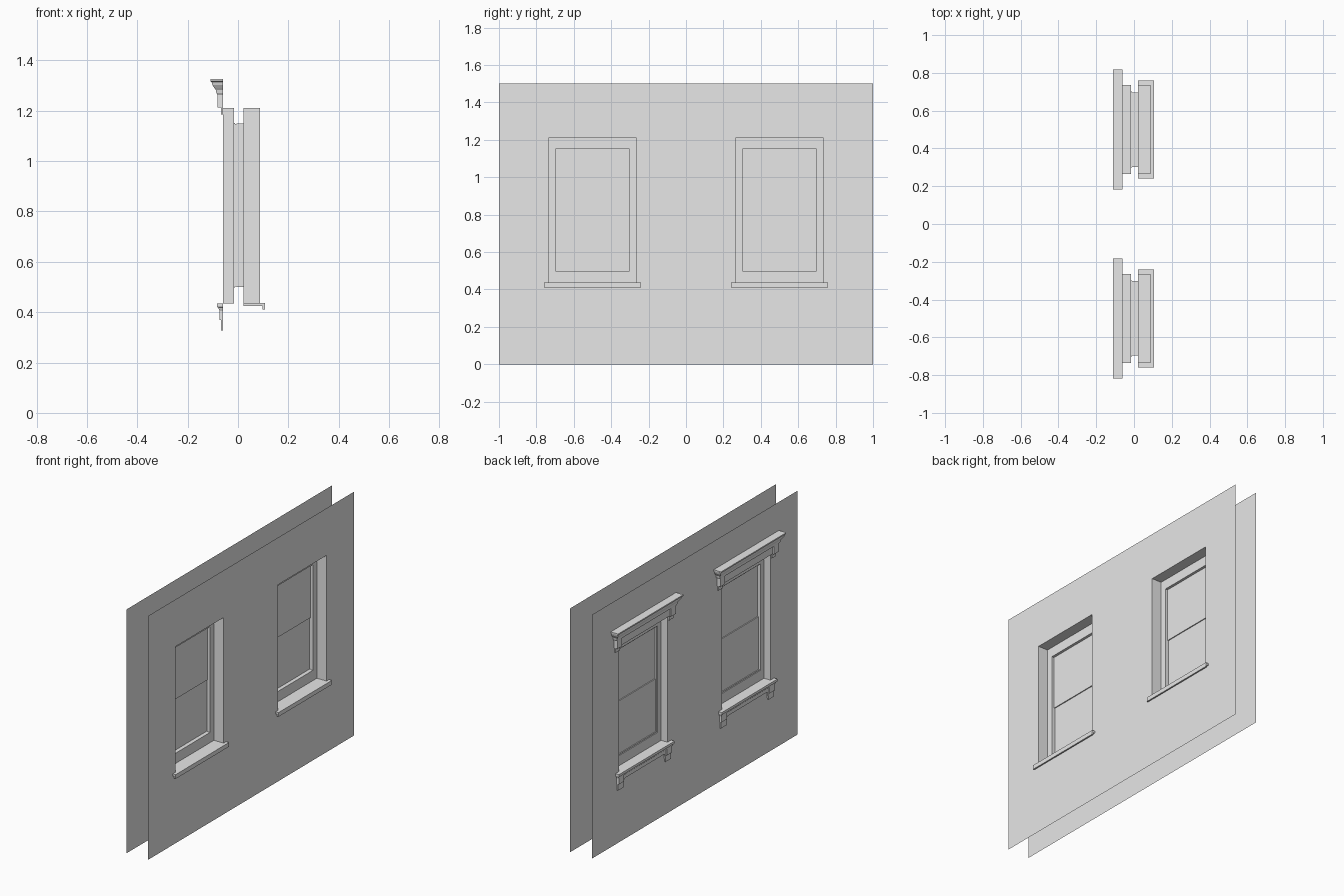
import bpy
import bmesh

cube = bpy.data.objects.get("Cube")
if cube:
    bpy.data.objects.remove(cube, do_unlink=True)

grey = bpy.data.materials.new("plain_grey")
grey.use_nodes = True
grey.diffuse_color = (0.8, 0.8, 0.8, 1)
grey.node_tree.nodes["Principled BSDF"].inputs["Base Color"].default_value = (0.8, 0.8, 0.8, 1)

OUT, IN = -0.06, 0.088          # wall sheet positions
HALF, LOW, HIGH = 0.235, 0.435, 1.21   # opening half width, bottom, top
CENTRES = {"right_bay": -0.5, "left_bay": 0.5}


def finish(name, bm, recalc=True):
    if recalc:
        bmesh.ops.recalc_face_normals(bm, faces=bm.faces)
    mesh = bpy.data.meshes.new(name)
    bm.to_mesh(mesh)
    bm.free()
    mesh.materials.append(grey)
    obj = bpy.data.objects.new(name, mesh)
    bpy.context.collection.objects.link(obj)
    return obj


def wall(name, x):
    """Thin sheet with one rectangular hole per window."""
    bm = bmesh.new()
    ys = [-1, -0.5 - HALF, -0.5 + HALF, 0.5 - HALF, 0.5 + HALF, 1]
    zs = [0, LOW, HIGH, 1.5]
    grid = [[bm.verts.new((x, y, z)) for z in zs] for y in ys]
    for i in range(len(ys) - 1):
        for j in range(len(zs) - 1):
            if j == 1 and i in (1, 3):
                continue
            quad = [grid[i][j], grid[i + 1][j], grid[i + 1][j + 1], grid[i][j + 1]]
            bm.faces.new(quad if x > 0 else quad[::-1])
    finish(name, bm, recalc=False)


def reveal(name, cy, loops):
    """Stepped rectangular tube through nested (x, half, low, high) loops."""
    bm = bmesh.new()
    rings = [[bm.verts.new((x, cy + s * h, z)) for s, z in
              ((-1, lo), (1, lo), (1, hi), (-1, hi))] for x, h, lo, hi in loops]
    for a, b in zip(rings, rings[1:]):
        for k in range(4):
            n = (k + 1) % 4
            bm.faces.new((a[k], a[n], b[n], b[k]))
    finish(name, bm)


def box(name, x0, x1, y0, y1, z0, z1):
    bm = bmesh.new()
    bmesh.ops.create_cube(bm, size=1)
    for v in bm.verts:
        v.co = ((x0 + x1) / 2 + v.co.x * (x1 - x0),
                (y0 + y1) / 2 + v.co.y * (y1 - y0),
                (z0 + z1) / 2 + v.co.z * (z1 - z0))
    return finish(name, bm)


def moulding(name, cy, half, profile):
    """Moulding with mitred returns: profile is (projection, z) from bottom up."""
    bm = bmesh.new()
    rows = []
    for p, z in profile:
        h = half + p
        rows.append([bm.verts.new(c) for c in (
            (OUT, cy - h, z), (OUT - p, cy - h, z), (OUT - p, cy + h, z), (OUT, cy + h, z))])
    for a, b in zip(rows, rows[1:]):
        for k in range(4):
            n = (k + 1) % 4
            bm.faces.new((a[k], a[n], b[n], b[k]))
    bm.faces.new(rows[0])
    bm.faces.new(rows[-1])
    finish(name, bm)


def extrude_yz(name, outline, x0, x1):
    """Flat plate cut to a (y, z) outline."""
    bm = bmesh.new()
    face = bm.faces.new([bm.verts.new((x0, y, z)) for y, z in outline])
    new = bmesh.ops.extrude_face_region(bm, geom=[face])["geom"]
    for v in new:
        if isinstance(v, bmesh.types.BMVert):
            v.co.x = x1
    finish(name, bm)


# Walls
wall("outer_wall", OUT)
wall("inner_wall", IN)

for bay, cy in CENTRES.items():
    # Jambs and stepped frame
    sash = 0.197
    reveal(bay + "_outer_jamb", cy, [
        (OUT, HALF, LOW, HIGH), (-0.016, HALF, LOW, HIGH),
        (-0.016, sash + 0.004, 0.497, 1.152), (-0.011, sash + 0.004, 0.497, 1.152),
        (-0.011, sash, 0.502, 1.147), (0.006, sash, 0.502, 1.147)])
    reveal(bay + "_inner_jamb", cy, [
        (IN, HALF, LOW, HIGH), (0.022, HALF, LOW, HIGH),
        (0.022, sash, 0.5, 1.15), (-0.006, sash, 0.5, 1.15)])

    # Sashes, upper set slightly further inside
    box(bay + "_upper_sash", 0.0, 0.006, cy - sash, cy + sash, 0.82, 1.15)
    box(bay + "_lower_sash", -0.006, 0.0, cy - sash, cy + sash, 0.5, 0.826)

    # Inner sill with dropped nose
    box(bay + "_inner_sill", 0.022, 0.107, cy - 0.26, cy + 0.26, 0.425, 0.437)
    box(bay + "_inner_sill_nose", 0.098, 0.107, cy - 0.26, cy + 0.26, 0.411, 0.425)

    # Outer sill and apron with end legs
    moulding(bay + "_outer_sill", cy, 0.248, [
        (0.013, 0.405), (0.016, 0.412), (0.018, 0.418), (0.023, 0.42), (0.023, 0.435)])
    right = [(0, 0.38), (0.19, 0.38), (0.2, 0.372), (0.205, 0.328),
             (0.257, 0.328), (0.257, 0.405)]
    outline = [(cy + y, z) for y, z in right]
    outline += [(cy - y, z) for y, z in reversed(right[1:])]
    extrude_yz(bay + "_apron", outline, OUT, OUT - 0.008)

    # Cornice over the opening
    moulding(bay + "_cornice", cy, 0.267, [
        (0.021, 1.262), (0.026, 1.27), (0.028, 1.282), (0.034, 1.29),
        (0.042, 1.302), (0.045, 1.314), (0.05, 1.317), (0.05, 1.325)])
    box(bay + "_frieze", OUT - 0.014, OUT, cy - 0.28, cy + 0.28, 1.215, 1.264)

    # Brackets carrying sill and cornice
    for side, s in (("right", -1), ("left", 1)):
        a, b = sorted((cy + s * 0.237, cy + s * 0.284))
        box(f"{bay}_{side}_cornice_bracket", OUT - 0.022, OUT, a, b, 1.213, 1.264)
        box(f"{bay}_{side}_bracket_drop", OUT - 0.008, OUT, a + 0.004, b - 0.004, 1.185, 1.213)
        a, b = sorted((cy + s * 0.208, cy + s * 0.259))
        box(f"{bay}_{side}_sill_bracket", OUT - 0.014, OUT, a, b, 0.368, 0.408)
